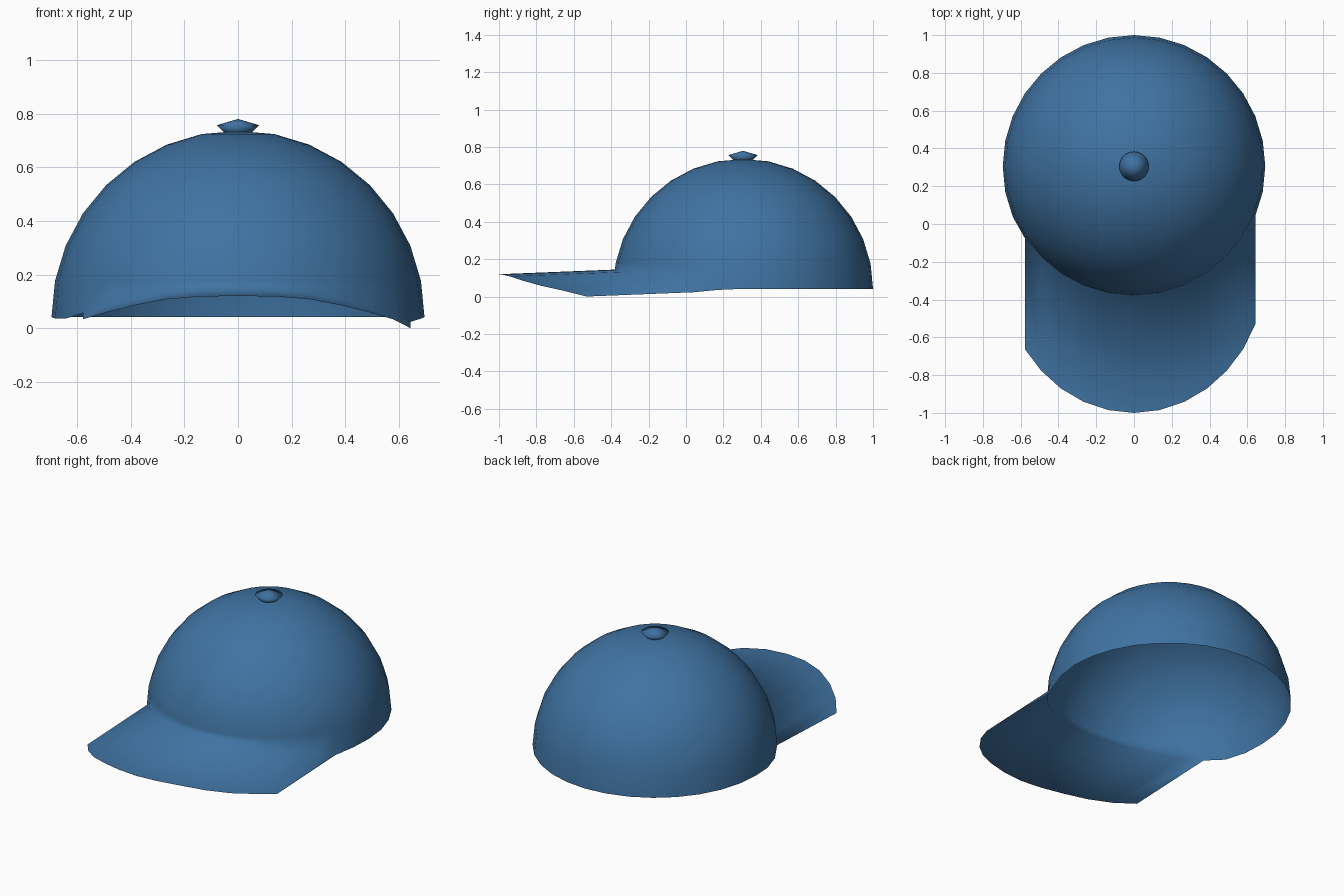
import bpy, bmesh, math

if "Cube" in bpy.data.objects:
    bpy.data.objects.remove(bpy.data.objects["Cube"])

SEG, R, CY, BASE = 32, 0.695, 0.305, 0.042
ARCH = [0, 0.002, 0.014, 0.04, 0.07, 0.10, 0.138]   # brim droop per column

blue = bpy.data.materials.new("blue_cloth")
blue.diffuse_color = (0.05, 0.17, 0.36, 1)
blue.use_nodes = True
blue.node_tree.nodes["Principled BSDF"].inputs["Base Color"].default_value = blue.diffuse_color


def finish(bm, name):
    bmesh.ops.recalc_face_normals(bm, faces=bm.faces)
    mesh = bpy.data.meshes.new(name)
    bm.to_mesh(mesh)
    bm.free()
    for p in mesh.polygons:
        p.use_smooth = True
    mesh.materials.append(blue)
    obj = bpy.data.objects.new(name, mesh)
    bpy.context.collection.objects.link(obj)


def ring(bm, r, z, n=SEG):
    # index 0 points to the front, counting towards +x
    return [bm.verts.new((r * math.sin(2 * math.pi * k / n),
                          CY - r * math.cos(2 * math.pi * k / n), z)) for k in range(n)]


def bridge(bm, a, b):
    n = len(a)
    for k in range(n):
        bm.faces.new((a[k], a[(k + 1) % n], b[(k + 1) % n], b[k]))


def cap_point(bm, a, z):
    tip = bm.verts.new((0, CY, z))
    for k in range(len(a)):
        bm.faces.new((a[k], a[(k + 1) % len(a)], tip))


def brim_z(y, k):
    return 0.16 + 0.04 * y - ARCH[abs(k)]


# crown: open half sphere, with the brim drawn out of its front rim
bm = bmesh.new()
rings = []
for i in range(8):
    a = math.pi / 16 * i
    rings.append(ring(bm, R * math.cos(a), BASE + R * math.sin(a)))
for a, b in zip(rings, rings[1:]):
    bridge(bm, a, b)
cap_point(bm, rings[-1], 0.735)

# front rim is arched to follow the brim
rim = rings[0]
for k in range(-5, 7):
    v = rim[k]
    v.co.y += 0.01 * math.cos(k * math.pi / 16)
    v.co.z = brim_z(v.co.y, k)
for k in (-6, -7, 7):
    rim[k].co.z = 0.036

# brim: one column wider on the right than on the left
edge = {}
for k in range(-5, 7):
    c = rim[k].co
    y = c.y - 0.575 - 0.045 * math.cos(k * math.pi / 12)
    edge[k] = bm.verts.new((c.x, y, brim_z(y, k)))
for k in range(-5, 6):
    bm.faces.new((rim[k], edge[k], edge[k + 1], rim[k + 1]))
finish(bm, "crown_and_brim")

# button on top
bm = bmesh.new()
rows = [ring(bm, r, z) for r, z in ((0.05, 0.728), (0.078, 0.757))]
bridge(bm, *rows)
cap_point(bm, rows[-1], 0.78)
finish(bm, "button")
